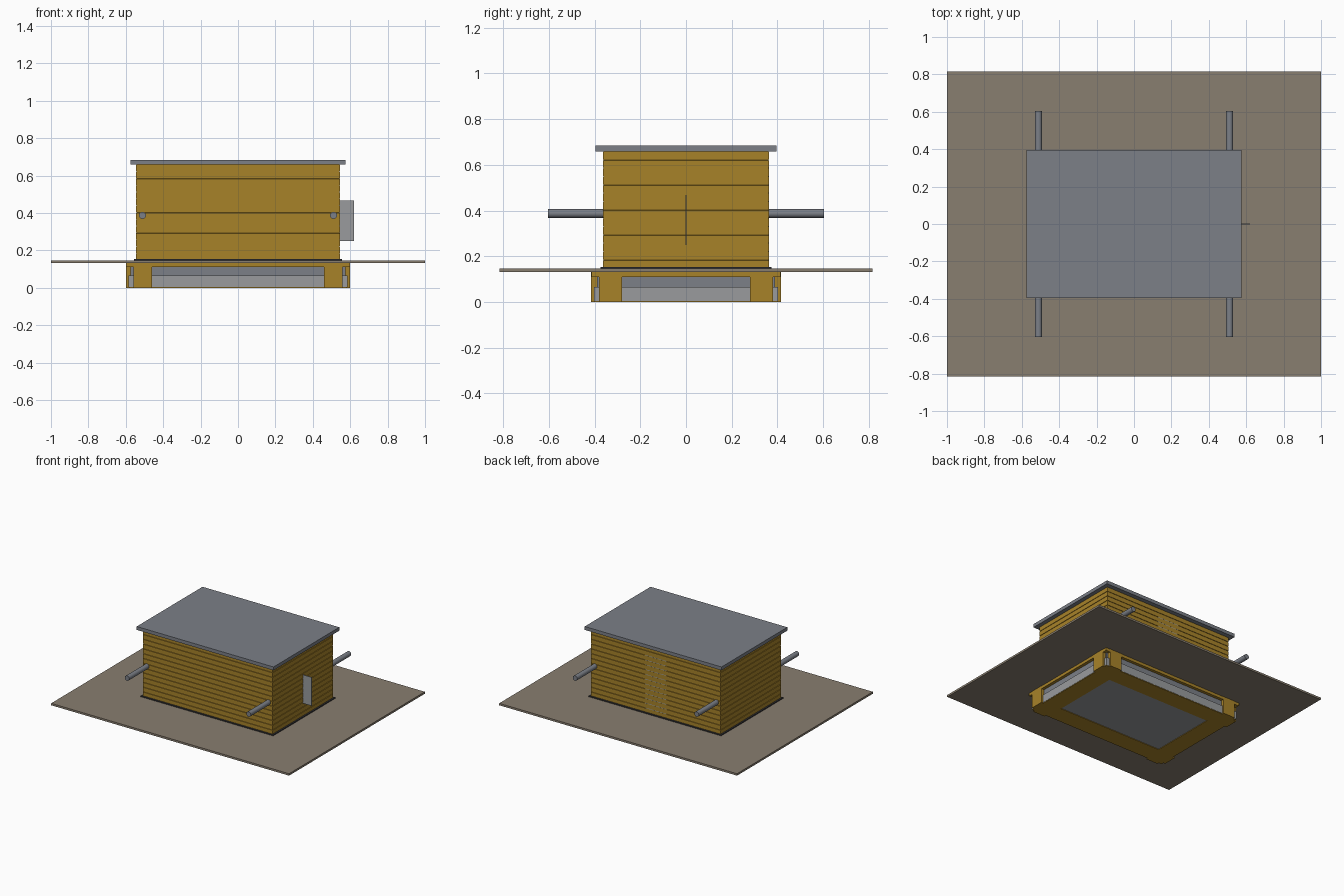
import bpy, bmesh, math

if "Cube" in bpy.data.objects:
    bpy.data.objects.remove(bpy.data.objects["Cube"])


def material(name, rgb):
    m = bpy.data.materials.new(name)
    m.diffuse_color = (*rgb, 1)
    m.use_nodes = True
    m.node_tree.nodes["Principled BSDF"].inputs["Base Color"].default_value = m.diffuse_color
    return m


WOOD = material("golden_wood", (0.39, 0.225, 0.022))
EARTH = material("earth", (0.25, 0.21, 0.16))
SLATE = material("slate", (0.2, 0.215, 0.245))
STONE = material("stone", (0.32, 0.33, 0.34))
DARK = material("dark_seal", (0.04, 0.04, 0.045))


def finish(name, bm, mat):
    bmesh.ops.recalc_face_normals(bm, faces=bm.faces)
    me = bpy.data.meshes.new(name)
    bm.to_mesh(me)
    bm.free()
    ob = bpy.data.objects.new(name, me)
    bpy.context.collection.objects.link(ob)
    me.materials.append(mat)
    return ob


def box(name, x, y, z, mat):
    """Box from (min, max) pairs."""
    bm = bmesh.new()
    bmesh.ops.create_cube(bm, size=1)
    for v in bm.verts:
        v.co = [r[0] if c < 0 else r[1] for c, r in zip(v.co, (x, y, z))]
    return finish(name, bm, mat)


def slab(name, hx, hy, z0, z1, mat):
    return box(name, (-hx, hx), (-hy, hy), (z0, z1), mat)


def lofted(name, rings, mat):
    """Closed stack of rectangles given as (half x, half y, z)."""
    bm = bmesh.new()
    loops = [[bm.verts.new((sx * hx, sy * hy, z))
              for sx, sy in ((-1, -1), (1, -1), (1, 1), (-1, 1))]
             for hx, hy, z in rings]
    for a, b in zip(loops, loops[1:]):
        for i in range(4):
            j = (i + 1) % 4
            bm.faces.new((a[i], a[j], b[j], b[i]))
    bm.faces.new(loops[0][::-1])
    bm.faces.new(loops[-1])
    return finish(name, bm, mat)


# Foundation: stepped stone skirt with wooden rim and underside
slab("skirt_lower", 0.585, 0.402, 0.004, 0.065, STONE)
slab("skirt_upper", 0.575, 0.39, 0.065, 0.11, SLATE)
slab("foundation_rim", 0.598, 0.413, 0.11, 0.132, WOOD)
for s in (-1, 1):
    box("underside_long_beam", (-0.583, 0.583), sorted((s * 0.26, s * 0.4)), (0, 0.02), WOOD)
    box("underside_short_beam", sorted((s * 0.44, s * 0.583)), (-0.26, 0.26), (0, 0.02), WOOD)

# Corner blocks, one on each side of every corner
for sx in (-1, 1):
    for sy in (-1, 1):
        box("corner_block_long", sorted((sx * 0.46, sx * 0.56)),
            sorted((sy * 0.36, sy * 0.415)), (0, 0.132), WOOD)
        box("corner_block_short", sorted((sx * 0.54, sx * 0.6)),
            sorted((sy * 0.28, sy * 0.38)), (0, 0.132), WOOD)

# Ground plate and wall seal
slab("ground_plate", 1, 0.815, 0.132, 0.147, EARTH)
slab("wall_seal", 0.557, 0.374, 0.147, 0.154, DARK)

# Lapped board walls
ROWS, Z0, Z1 = 14, 0.15, 0.66
step = (Z1 - Z0) / ROWS
rings = []
for i in range(ROWS):
    z = Z0 + i * step
    rings += [(0.546, 0.364, z), (0.546, 0.364, z + step * 0.88),
              (0.542, 0.36, z + step * 0.9), (0.542, 0.36, z + step)]
lofted("board_walls", rings, WOOD)

# Flat roof
slab("roof", 0.575, 0.395, 0.658, 0.684, SLATE)

# Back door and side vane
box("back_door", (-0.09, 0.09), (0.35, 0.3635), (0.154, 0.6), STONE)
box("side_vane", (0.54, 0.62), (-0.002, 0.002), (0.25, 0.467), STONE)

# Carrying poles
for sx in (-1, 1):
    bpy.ops.mesh.primitive_cylinder_add(vertices=24, radius=0.019, depth=1.206,
                                        location=(sx * 0.511, 0, 0.387),
                                        rotation=(math.pi / 2, 0, 0))
    pole = bpy.context.object
    pole.name = "carrying_pole"
    pole.data.materials.append(SLATE)
    bpy.ops.object.shade_smooth_by_angle()
